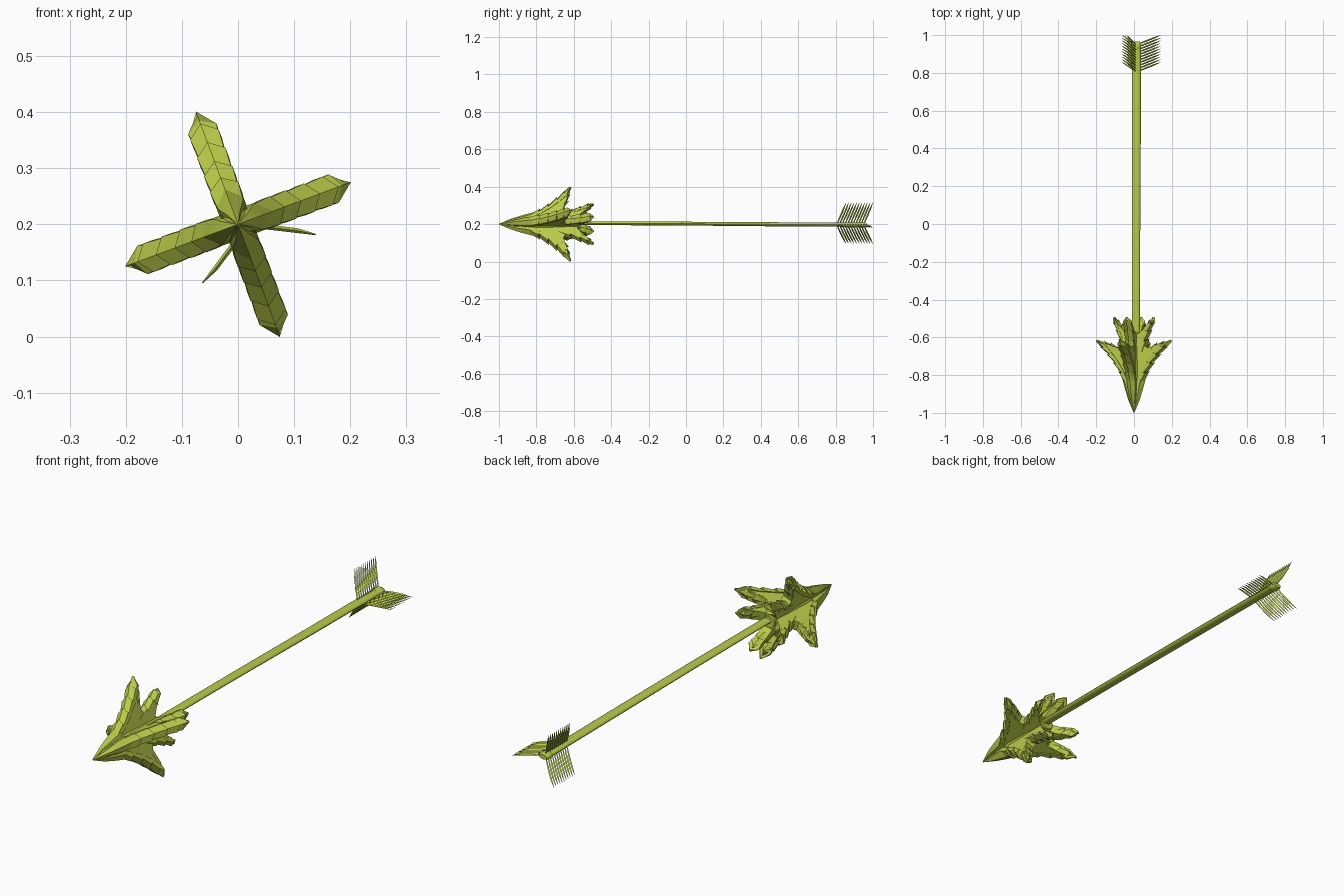
import bpy, bmesh, math
from mathutils import Vector

if "Cube" in bpy.data.objects:
    bpy.data.objects.remove(bpy.data.objects["Cube"])

green = bpy.data.materials.new("moss green")
green.diffuse_color = (0.50, 0.60, 0.065, 1)
green.use_nodes = True
green.node_tree.nodes["Principled BSDF"].inputs["Base Color"].default_value = green.diffuse_color
ZC = 0.2


def finish(bm, name, angle=25):
    bmesh.ops.recalc_face_normals(bm, faces=bm.faces[:])
    me = bpy.data.meshes.new(name)
    bm.to_mesh(me)
    bm.free()
    ob = bpy.data.objects.new(name, me)
    bpy.context.collection.objects.link(ob)
    me.materials.append(green)
    bpy.context.view_layer.objects.active = ob
    ob.select_set(True)
    bpy.ops.object.shade_smooth_by_angle(angle=math.radians(angle))
    ob.select_set(False)
    return ob


def loft(bm, rings):
    """Skin a list of equal-length rings of points and cap both ends."""
    rows = [[bm.verts.new(p) for p in ring] for ring in rings]
    n = len(rows[0])
    for a, b in zip(rows, rows[1:]):
        for i in range(n):
            j = (i + 1) % n
            bm.faces.new((a[i], a[j], b[j], b[i]))
    bm.faces.new(rows[0][::-1])
    bm.faces.new(rows[-1])


def placer(angle, cx=0, cz=ZC):
    """Map (y, radius, sideways) to the world for a fin at this angle."""
    c, s = math.cos(angle), math.sin(angle)
    return lambda y, r, w: Vector((cx + r * c - w * s, y, cz + r * s + w * c))


# Paths of overlapping scales in (y, radius); the outer side is to the left of travel
LEAD = [(-.85, .045), (-.79, .07), (-.74, .10), (-.695, .135), (-.655, .17)]
TRAIL = [(-.66, .085), (-.645, .12), (-.635, .155)]
BARB = [(-.68, .06), (-.62, .072), (-.57, .088), (-.53, .103)]
UNDER = [(-.575, .045), (-.545, .065), (-.525, .085)]
# Flat web outline of one blade
WEB = [(-.93, 0), (-.86, .035), (-.79, .06), (-.74, .09), (-.69, .13), (-.64, .18),
       (-.632, .15), (-.645, .115), (-.655, .085), (-.645, .066), (-.62, .058),
       (-.59, .075), (-.53, .10), (-.525, .085), (-.56, .055), (-.58, .03), (-.58, 0)]


def scales(bm, P, path, tip, side, w, depth):
    """Row of ridged plates, each flared over the next, ending in a point."""
    pts = [Vector(p) for p in path]
    tip = Vector(tip)
    for i, p in enumerate(pts):
        last = i == len(pts) - 1
        q = tip if last else pts[i + 1]
        d = (q - p).normalized()
        n = Vector((-d.y, d.x)) * side

        def ring(c, flare, lead, wid, dep):
            ridge = c + n * (flare + .006) + d * lead
            edge, inner = c + n * (flare - .006), c - n * dep
            return [P(*ridge, 0), P(*edge, wid), P(*inner, wid),
                    P(*inner, -wid), P(*edge, -wid)]
        if last:
            loft(bm, [ring(p, 0, .01, w * .9, depth),
                      ring(p.lerp(q, .35), 0, .01, w, depth * .7),
                      ring(q, -.004, 0, .002, .004)])
        else:
            loft(bm, [ring(p, -.003, .01, w * .88, depth),
                      ring(q, .007, .018, w, depth)])


# Four barbed blades of the head
for k in range(4):
    P = placer(math.radians(20.5 + 90 * k))
    bm = bmesh.new()
    loft(bm, [[P(y, r, s * .021) for y, r in WEB] for s in (-1, 1)])
    scales(bm, P, LEAD, (-.62, .2136), 1, .027, .022)
    scales(bm, P, TRAIL, (-.622, .195), -1, .023, .012)
    scales(bm, P, BARB, (-.495, .117), 1, .025, .016)
    scales(bm, P, UNDER, (-.505, .112), -1, .022, .010)
    # ridged leading edge running to the point
    loft(bm, [[P(y, r, 0), P(y + .004, r * .7, w), P(y + .004, 0, w),
               P(y + .004, 0, -w), P(y + .004, r * .7, -w)]
              for y, r, w in [(-1, .002, .001), (-.93, .033, .013),
                              (-.87, .052, .023), (-.82, .066, .026)]])
    finish(bm, "head_blade_%d" % (k + 1), 30)

# Solid core of the head
bm = bmesh.new()
loft(bm, [[(r * math.cos(t * math.pi / 8), y, ZC + r * math.sin(t * math.pi / 8))
           for t in range(16)]
          for y, r in [(-.998, .001), (-.93, .021), (-.86, .034), (-.78, .036),
                       (-.65, .032), (-.57, .026)]])
finish(bm, "head_core", 40)


# Oval shaft, slightly bent, with a swollen nock at the end
def oval(y, x, z, a, b):
    return [(x + a * math.cos(t * math.pi / 8), y, z + b * math.sin(t * math.pi / 8))
            for t in range(16)]


bm = bmesh.new()
loft(bm, [oval(-.65, .009, .205, .021, .010), oval(-.05, .011, .203, .022, .010),
          oval(.47, .013, .199, .023, .011), oval(.955, .013, .196, .023, .011)])
finish(bm, "shaft", 40)
bm = bmesh.new()
loft(bm, [oval(.925, .013, .196, .020, .012), oval(.935, .013, .196, .025, .015),
          oval(.955, .013, .196, .025, .015), oval(.965, .013, .196, .018, .010)])
finish(bm, "nock", 40)

# Three feathers made of separate swept-back vanes
for k in range(3):
    P = placer(math.radians(-7 + 120 * k), .013, .197)
    bm = bmesh.new()
    for i in range(11):
        y0 = .806 + .0143 * i
        rings = []
        for r, wy, wt, bow in [(.005, .003, .002, 0), (.05, .0048, .0045, .003),
                               (.095, .0045, .0042, .003), (.127, .001, .001, 0)]:
            y = y0 + .39 * r
            rings.append([P(y - wy, r, bow), P(y, r, bow + wt),
                          P(y + wy, r, bow), P(y, r, bow - wt)])
        loft(bm, rings)
    finish(bm, "feather_%d" % (k + 1), 30)
